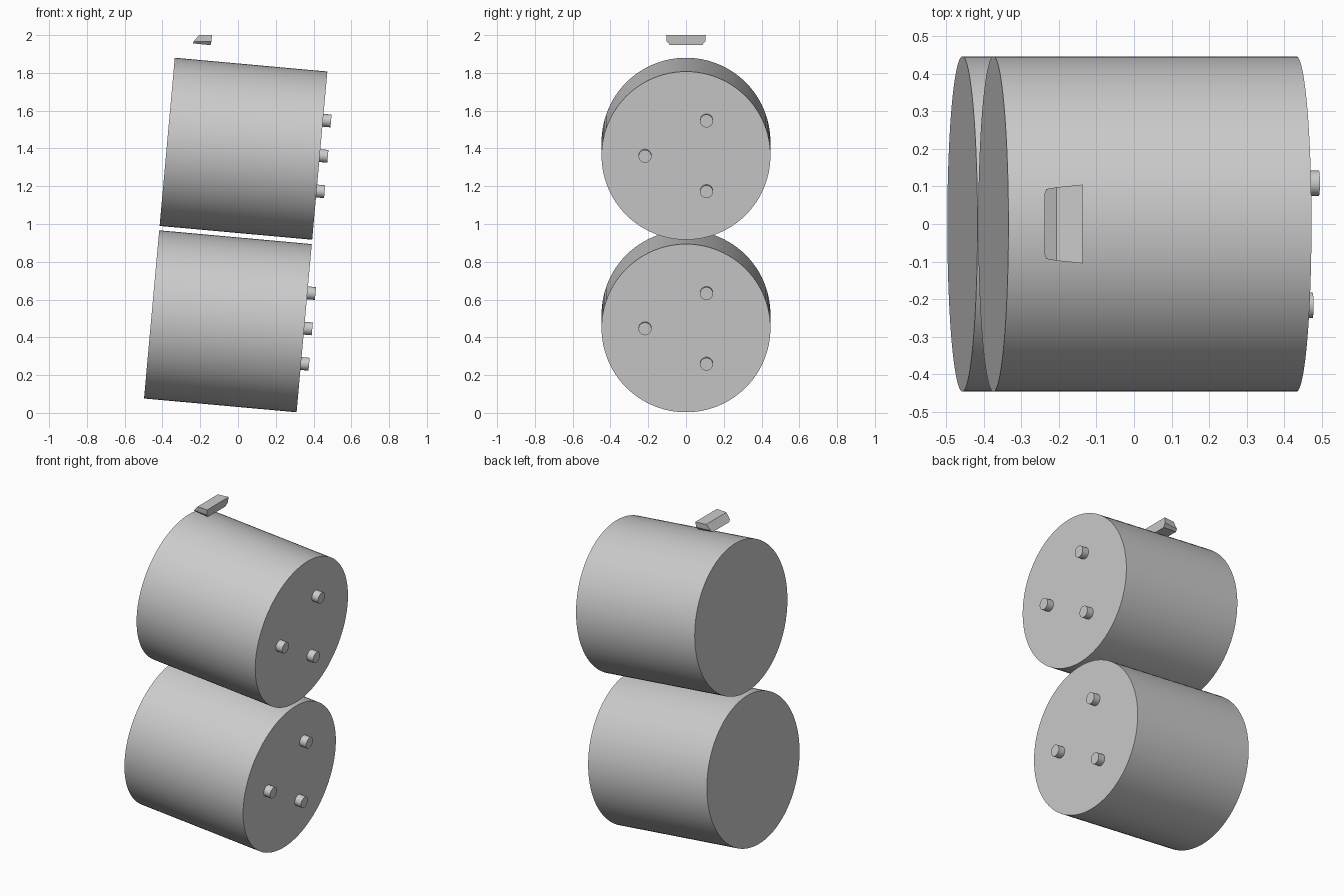
import bpy
import bmesh
from math import radians, sin, cos
from mathutils import Matrix, Vector

cube = bpy.data.objects.get("Cube")
if cube:
    bpy.data.objects.remove(cube, do_unlink=True)

# One plain grey for everything
grey = bpy.data.materials.new("plain_grey")
grey.use_nodes = True
colour = (0.6, 0.6, 0.6, 1)
grey.diffuse_color = colour
grey.node_tree.nodes["Principled BSDF"].inputs["Base Color"].default_value = colour

RADIUS, LENGTH = 0.447, 0.811
PIN_RADIUS, PIN_OUT, PIN_SINK, PIN_RING = 0.034, 0.043, 0.02, 0.217
TILT = Matrix.Rotation(radians(95.16), 4, "Y")


def add_object(name, bm, smooth=True):
    mesh = bpy.data.meshes.new(name)
    bm.to_mesh(mesh)
    bm.free()
    mesh.materials.append(grey)
    obj = bpy.data.objects.new(name, mesh)
    bpy.context.collection.objects.link(obj)
    if smooth:
        bpy.ops.object.select_all(action="DESELECT")
        obj.select_set(True)
        bpy.context.view_layer.objects.active = obj
        bpy.ops.object.shade_smooth_by_angle(angle=radians(30))
    return obj


def cylinder(name, radius, depth, sides, matrix):
    bm = bmesh.new()
    bmesh.ops.create_cone(bm, cap_ends=True, segments=sides, radius1=radius,
                          radius2=radius, depth=depth, matrix=matrix)
    return add_object(name, bm)


# Two tilted drums, each with three pins on its right-hand end face
for label, centre in (("lower", (-0.0535, 0, 0.485)), ("upper", (0.029, 0, 1.3985))):
    base = Matrix.Translation(centre) @ TILT
    cylinder(label + "_drum", RADIUS, LENGTH, 96, base)
    for i in range(3):
        a = radians(60 + 120 * i)
        z = LENGTH / 2 + (PIN_OUT - PIN_SINK) / 2
        spot = Vector((PIN_RING * sin(a), PIN_RING * cos(a), z))
        cylinder(f"{label}_pin_{i + 1}", PIN_RADIUS, PIN_OUT + PIN_SINK, 32,
                 base @ Matrix.Translation(spot))

# Small floating bar on top: two mirrored half-sections joined together
inner = [(-0.137, 0.105, 2.0), (-0.141, 0.102, 1.967), (-0.145, 0.085, 1.947)]
outer = [(-0.206, 0.098, 2.0), (-0.234, 0.093, 1.967), (-0.239, 0.08, 1.956)]
bm = bmesh.new()
rings = []
for half in (inner, outer):
    ring = half + [(x, -y, z) for x, y, z in reversed(half)]
    rings.append([bm.verts.new(p) for p in ring])
    bm.faces.new(rings[-1])
for i in range(6):
    j = (i + 1) % 6
    bm.faces.new((rings[0][i], rings[0][j], rings[1][j], rings[1][i]))
bmesh.ops.recalc_face_normals(bm, faces=bm.faces)
add_object("top_bar", bm, smooth=False)
